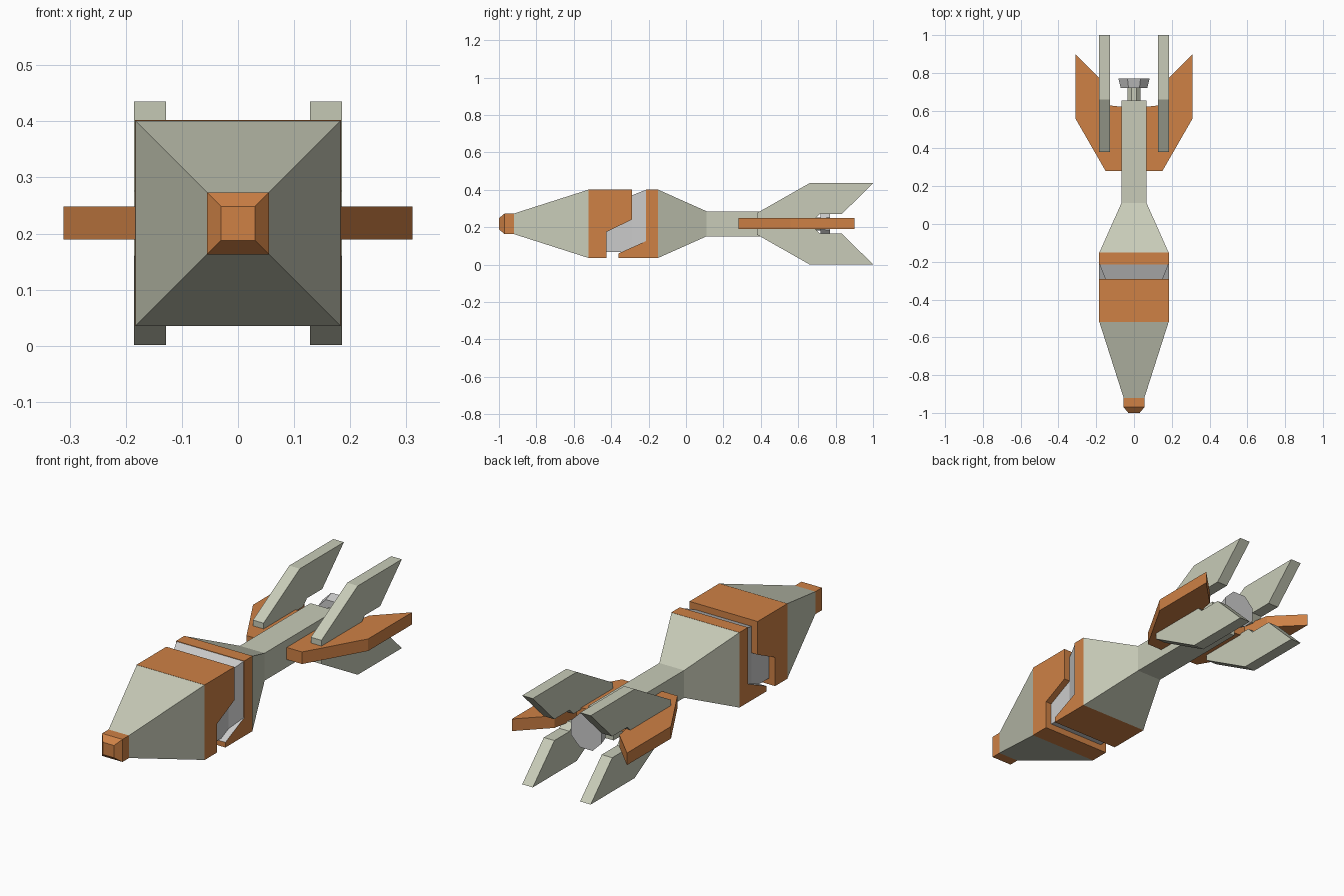
import bpy, bmesh, math
from mathutils import Vector

if "Cube" in bpy.data.objects:
    bpy.data.objects.remove(bpy.data.objects["Cube"])

CZ = 0.218  # height of the long axis


def material(name, rgb):
    m = bpy.data.materials.new(name)
    m.diffuse_color = (*rgb, 1)
    m.use_nodes = True
    m.node_tree.nodes["Principled BSDF"].inputs["Base Color"].default_value = m.diffuse_color
    return m


orange = material("orange", (0.62, 0.22, 0.06))
cream = material("cream", (0.58, 0.60, 0.48))


def finish(name, bm, *mats):
    bmesh.ops.recalc_face_normals(bm, faces=bm.faces)
    me = bpy.data.meshes.new(name)
    bm.to_mesh(me)
    bm.free()
    ob = bpy.data.objects.new(name, me)
    bpy.context.collection.objects.link(ob)
    for m in mats:
        me.materials.append(m)
    return ob


def loft(name, stations, mat=None, sides=4):
    """Regular-sided body along y; stations are (y, half width across flats)."""
    bm = bmesh.new()
    rings = []
    for y, half in stations:
        r = half / math.cos(math.pi / sides)
        rings.append([bm.verts.new((r * math.cos(a), y, CZ + r * math.sin(a)))
                      for a in (math.tau * (i + 0.5) / sides for i in range(sides))])
    for a, b in zip(rings, rings[1:]):
        for i in range(sides):
            j = (i + 1) % sides
            bm.faces.new((a[i], a[j], b[j], b[i]))
    bm.faces.new(rings[0])
    bm.faces.new(rings[-1])
    return finish(name, bm, *([mat] if mat else []))


def prism(name, points, depth, *mats):
    """Extrude a closed outline by a depth vector."""
    bm = bmesh.new()
    face = bm.faces.new([bm.verts.new(p) for p in points])
    ext = bmesh.ops.extrude_face_region(bm, geom=[face])
    bmesh.ops.translate(bm, vec=Vector(depth),
                        verts=[v for v in ext["geom"] if isinstance(v, bmesh.types.BMVert)])
    return finish(name, bm, *mats)


# Nose and front body
loft("nose_cap", [(-1.0, 0.03), (-0.97, 0.055), (-0.92, 0.055)], orange)
loft("front_taper", [(-0.92, 0.055), (-0.52, 0.183)], cream)

# Two interlocking collars with a stepped gap
W = 0.184
front_edge = [(-0.52, 0.402), (-0.29, 0.402), (-0.29, 0.24),
              (-0.425, 0.175), (-0.425, 0.035), (-0.52, 0.035)]
rear_edge = [(-0.15, 0.402), (-0.215, 0.402), (-0.215, 0.125),
             (-0.36, 0.06), (-0.36, 0.035), (-0.15, 0.035)]
prism("front_collar", [(-W, y, z) for y, z in front_edge], (2 * W, 0, 0), orange)
rear = prism("rear_collar", [(-W, y, z) for y, z in rear_edge], (2 * W, 0, 0), orange, None)
for p in rear.data.polygons:  # sloped lip of the gap is grey
    if p.normal.z > 0.5 and p.normal.y < -0.2:
        p.material_index = 1

# Recessed core, flaring out to the rear collar
loft("core", [(-0.45, 0.152), (-0.29, 0.152), (-0.214, 0.182), (-0.2, 0.182)])

# Rear body, boom and nozzle
loft("rear_taper", [(-0.15, 0.183), (0.11, 0.067)], cream)
loft("tail_boom", [(0.11, 0.067), (0.655, 0.067)], cream)
loft("nozzle_neck", [(0.65, 0.035), (0.725, 0.035)], cream, 8)
loft("nozzle", [(0.72, 0.07), (0.77, 0.083)], None, 8)

# Flat wings and upright fins, mirrored left/right and up/down
wing = [(0.06, 0.28), (0.15, 0.28), (0.311, 0.56), (0.311, 0.9),
        (0.175, 0.764), (0.15, 0.63), (0.06, 0.62)]
fin = [(0.38, 0.022), (0.38, 0.058), (0.66, 0.217), (1.0, 0.217),
       (0.833, 0.052), (0.715, 0.052), (0.685, 0.022)]
for side, s in (("left", -1), ("right", 1)):
    prism(side + "_wing", [(s * x, y, 0.189) for x, y in wing], (0, 0, 0.059), orange)
    for level, t in (("upper", 1), ("lower", -1)):
        prism(f"{level}_{side}_fin", [(s * 0.128, y, CZ + t * z) for y, z in fin],
              (s * 0.057, 0, 0), cream)
